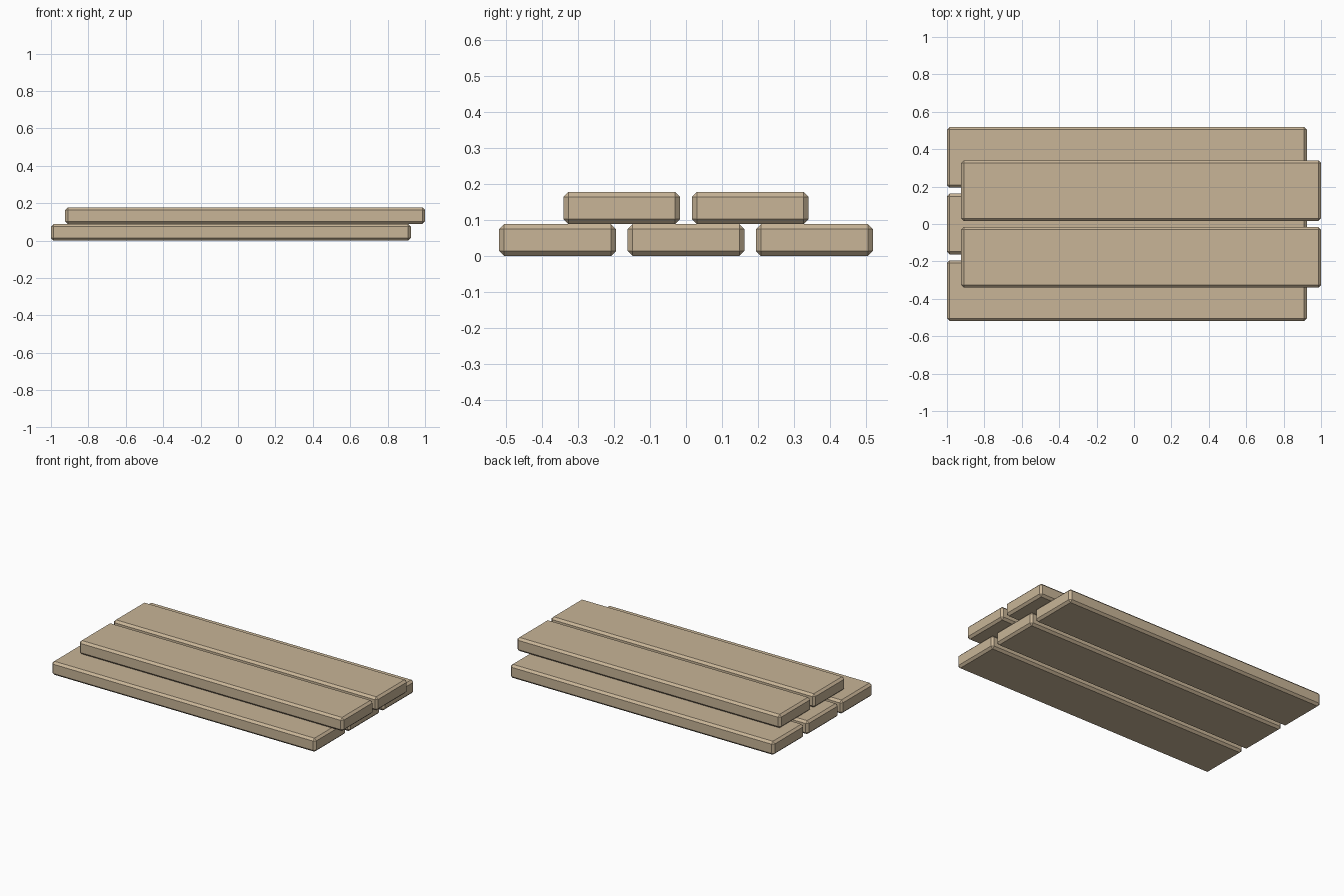
import bpy

if "Cube" in bpy.data.objects:
    bpy.data.objects.remove(bpy.data.objects["Cube"])

LENGTH, WIDTH, THICK = 1.924, 0.324, 0.089
SPACING = 0.356
CHAMFER = 0.014

wood = bpy.data.materials.new("pale_wood")
wood.diffuse_color = (0.58, 0.46, 0.31, 1)
wood.use_nodes = True
wood.node_tree.nodes["Principled BSDF"].inputs["Base Color"].default_value = wood.diffuse_color


def plank(name, x, y, z):
    bpy.ops.mesh.primitive_cube_add(size=1, location=(x, y, z))
    ob = bpy.context.object
    ob.name = name
    ob.scale = (LENGTH, WIDTH, THICK)
    bpy.ops.object.transform_apply(location=False, rotation=False, scale=True)
    bevel = ob.modifiers.new("chamfer", 'BEVEL')
    bevel.width = CHAMFER
    bevel.segments = 1
    ob.data.materials.append(wood)


shift = 1 - LENGTH / 2

# Bottom layer: three planks pushed to the left
for i in range(3):
    plank(f"bottom_plank_{i + 1}", -shift, (i - 1) * SPACING, THICK / 2)

# Top layer: two planks over the gaps, pushed to the right
for i in range(2):
    plank(f"top_plank_{i + 1}", shift, (i - 0.5) * SPACING, THICK * 1.5)
